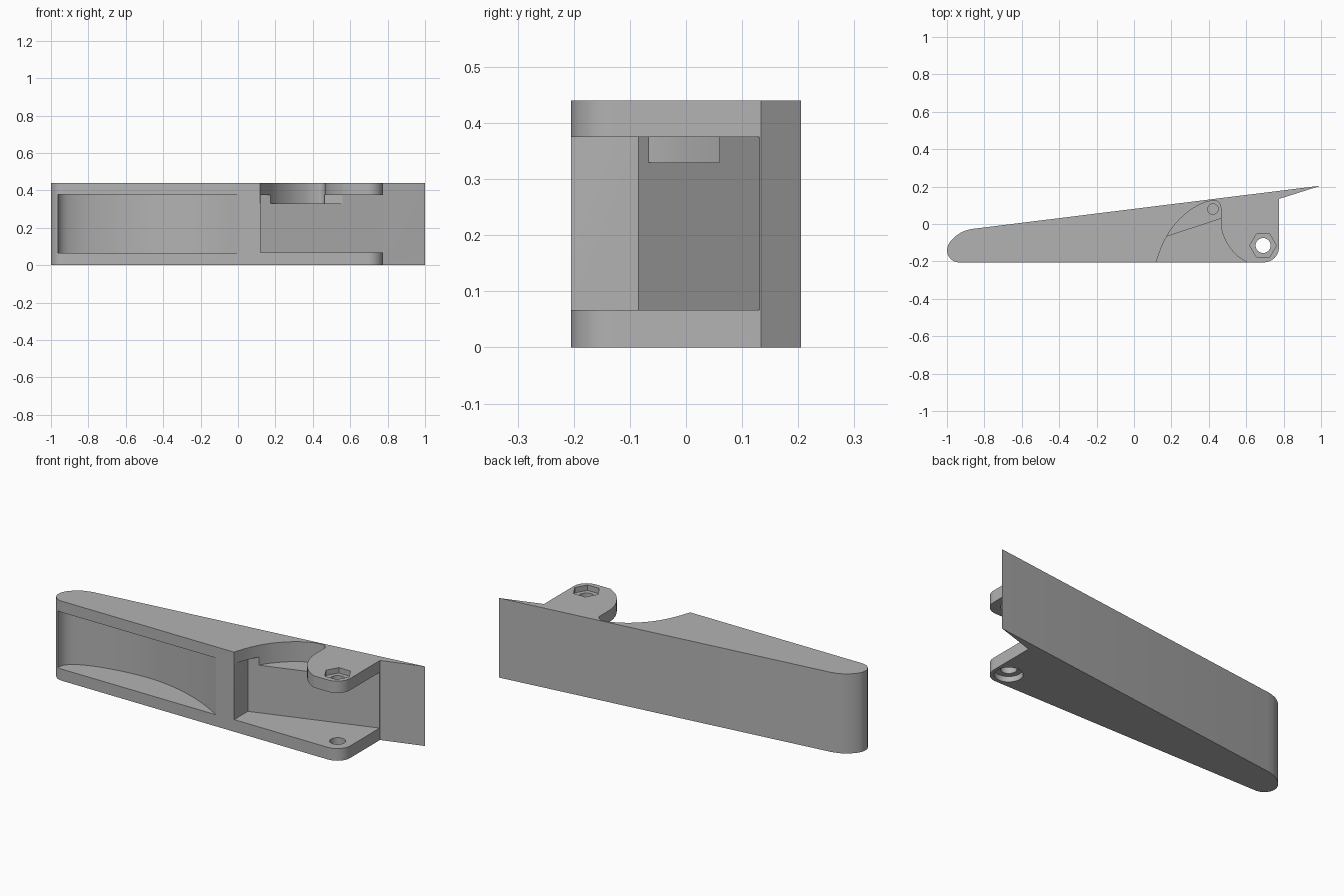
import bpy, math

if "Cube" in bpy.data.objects:
    bpy.data.objects.remove(bpy.data.objects["Cube"])

H = 0.44                     # full height
LOW, HIGH, SHELF = 0.067, 0.375, 0.33

grey = bpy.data.materials.new("light grey")
grey.use_nodes = True
grey.diffuse_color = (0.45, 0.45, 0.45, 1)
grey.node_tree.nodes["Principled BSDF"].inputs["Base Color"].default_value = grey.diffuse_color


def arc(cx, cy, rx, start, end, n=12, ry=None):
    """Points along an elliptical arc, angles in degrees."""
    ry = ry or rx
    angles = [math.radians(start + (end - start) * i / n) for i in range(n + 1)]
    return [(cx + rx * math.cos(a), cy + ry * math.sin(a)) for a in angles]


def prism(name, points, z0, z1):
    """Extrude a flat outline (counter-clockwise) from z0 to z1."""
    n = len(points)
    verts = [(x, y, z) for z in (z0, z1) for x, y in points]
    faces = [tuple(reversed(range(n))), tuple(range(n, 2 * n))]
    faces += [(i, (i + 1) % n, n + (i + 1) % n, n + i) for i in range(n)]
    mesh = bpy.data.meshes.new(name)
    mesh.from_pydata(verts, [], faces)
    mesh.materials.append(grey)
    ob = bpy.data.objects.new(name, mesh)
    bpy.context.collection.objects.link(ob)
    return ob


def smooth_path(points, steps=6):
    """Catmull-Rom curve through a few points."""
    p = [points[0]] + points + [points[-1]]
    out = []
    for a, b, c, d in zip(p, p[1:], p[2:], p[3:]):
        for i in range(steps):
            t = i / steps
            out.append(tuple(0.5 * (2 * b[k] + (c[k] - a[k]) * t
                       + (2 * a[k] - 5 * b[k] + 4 * c[k] - d[k]) * t ** 2
                       + (3 * b[k] - a[k] - 3 * c[k] + d[k]) * t ** 3) for k in (0, 1)))
    return out + [points[-1]]


# Lever body: long wedge with rounded nose and pointed tail
nose = smooth_path([(-0.87, -0.027), (-0.92, -0.043), (-0.965, -0.075), (-0.992, -0.11), (-1, -0.14)])
outline = (nose + arc(-0.935, -0.14, 0.065, 180, 270)[1:]
           + arc(0.695, -0.125, 0.08, 270, 360) + [(0.775, 0.134), (1, 0.205)])
body = prism("lever_body", outline, 0, H)

# Open bay between the two hinge plates, with a slanted back wall
bay = prism("bay_cutter", [(0.12, -0.5), (1.2, -0.5), (1.2, 0.271), (0.12, -0.085)], LOW, HIGH)

# Scooped hollow in the front of the handle
scoop = smooth_path([(0.01, -0.205), (-0.13, -0.13), (-0.3, -0.07), (-0.47, -0.042),
                     (-0.64, -0.048), (-0.8, -0.078), (-0.9, -0.115), (-0.95, -0.155), (-0.965, -0.205)])
hollow = prism("hollow_cutter", [(-0.965, -0.4), (0.01, -0.4)] + scoop, LOW - 0.003, HIGH + 0.003)

# Curved opening through the top plate, leaving a rounded hinge tab
left_edge = smooth_path([(0.43, 0.126), (0.37, 0.112), (0.29, 0.066), (0.21, -0.013),
                         (0.155, -0.105), (0.118, -0.205)])
tab_edge = smooth_path([(0.605, -0.205), (0.545, -0.165), (0.495, -0.1), (0.468, -0.03), (0.464, 0.03)])
opening = prism("opening_cutter", [(0.118, -0.4), (0.605, -0.4)] + tab_edge
                + arc(0.425, 0.087, 0.039, 0, 80, 8) + left_edge, SHELF, 0.6)

# Shallow notch running on beneath the tab
notch = prism("notch_cutter", [(0.4, -0.1), (0.56, -0.1), (0.56, 0.062), (0.464, 0.09), (0.4, 0.09)], SHELF, HIGH)

# Pivot holes, hexagonal nut seat, round counterbore and spring hole
PX, PY = 0.69, -0.115
pivot = prism("pivot_cutter", arc(PX, PY, 0.04, 0, 360, 32)[:-1], -0.1, 0.6)
nut = prism("nut_cutter", arc(PX, PY, 0.071, 0, 360, 6)[:-1], H - 0.03, 0.6)
bore = prism("bore_cutter", arc(PX, PY, 0.07, 0, 360, 32)[:-1], -0.1, 0.03)
spring = prism("spring_cutter", arc(0.422, 0.08, 0.028, 0, 360, 24)[:-1], 0.2, 0.42)

for cutter in (bay, hollow, opening, notch, pivot, nut, bore, spring):
    mod = body.modifiers.new(cutter.name, "BOOLEAN")
    mod.operation, mod.solver, mod.object = "DIFFERENCE", "EXACT", cutter
    cutter.hide_render = True

# Bake the cuts, drop the cutters and smooth the curved sides
bpy.ops.object.select_all(action="DESELECT")
body.select_set(True)
bpy.context.view_layer.objects.active = body
for mod in list(body.modifiers):
    cutter = mod.object
    bpy.ops.object.modifier_apply(modifier=mod.name)
    bpy.data.objects.remove(cutter)
bpy.ops.object.shade_smooth_by_angle(angle=math.radians(25))
